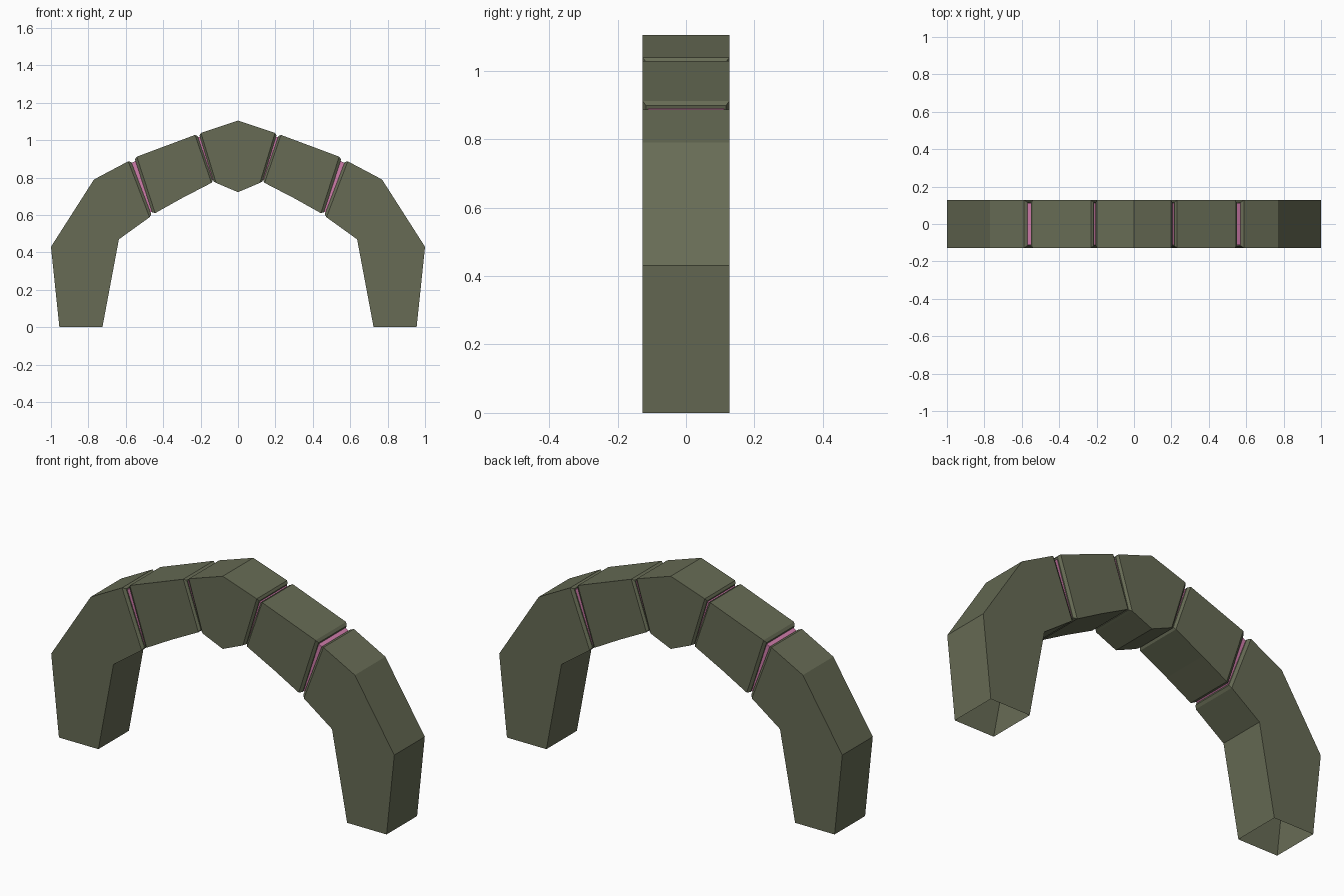
import bpy, bmesh
from mathutils import Vector

if "Cube" in bpy.data.objects:
    bpy.data.objects.remove(bpy.data.objects["Cube"])

HALF = 0.127   # half depth of the arch
INSET = 0.014  # chamfer inset at the block ends


def material(name, rgb):
    m = bpy.data.materials.new(name)
    m.diffuse_color = (*rgb, 1)
    m.use_nodes = True
    m.node_tree.nodes["Principled BSDF"].inputs["Base Color"].default_value = m.diffuse_color
    return m


stone = material("olive stone", (0.135, 0.148, 0.09))
glow = material("pink core", (0.62, 0.20, 0.40))


def prism(name, pts, mat, half=HALF, chamfer=None, open_edges=()):
    """Extrude an x-z profile along y. chamfer maps edge index -> end depth."""
    bm = bmesh.new()
    front = [bm.verts.new((x, -half, z)) for x, z in pts]
    back = [bm.verts.new((x, half, z)) for x, z in pts]
    n = len(pts)
    bm.faces.new(front)
    bm.faces.new(back[::-1])
    sides = [bm.faces.new((front[i], back[i], back[(i + 1) % n], front[(i + 1) % n]))
             for i in range(n)]
    bmesh.ops.recalc_face_normals(bm, faces=bm.faces)
    for i, depth in (chamfer or {}).items():
        bmesh.ops.inset_individual(bm, faces=[sides[i]], thickness=INSET, depth=depth)
    for i in open_edges:
        bm.faces.remove(sides[i])
    me = bpy.data.meshes.new(name)
    bm.to_mesh(me)
    bm.free()
    me.materials.append(mat)
    ob = bpy.data.objects.new(name, me)
    bpy.context.collection.objects.link(ob)
    return ob


def core(name, a_out, a_in, b_in, b_out):
    """Recessed plate filling the gap between two block ends."""
    def toward(p, q):
        p, q = Vector(p), Vector(q)
        return tuple(p + (q - p).normalized() * 0.017)
    prism(name, [toward(a_out, a_in), toward(a_in, a_out),
                 toward(b_in, b_out), toward(b_out, b_in)], glow, HALF - 0.016)


# Joint corners on the right-hand side
leg_out, leg_in = (0.587, 0.887), (0.473, 0.588)
low_out, low_in = (0.541, 0.912), (0.443, 0.610)
up_out, up_in = (0.230, 1.028), (0.142, 0.772)
key_out, key_in = (0.198, 1.039), (0.117, 0.772)

for side, s in (("right", 1), ("left", -1)):
    def f(p):
        return (p[0] * s, p[1])

    # Leg with open foot
    prism(side + "_leg", [f(p) for p in (
        (0.725, 0), (0.955, 0), (1.0, 0.43), (0.77, 0.79), leg_out, leg_in, (0.637, 0.47))],
        stone, chamfer={4: 0.014}, open_edges=(0,))
    # Haunch block
    prism(side + "_haunch_block", [f(p) for p in (
        low_out, up_out, up_in, (0.30, 0.69), low_in)],
        stone, chamfer={1: 0.011, 4: 0.014})
    # Glowing cores in both joints
    core(side + "_lower_core", f(leg_out), f(leg_in), f(low_in), f(low_out))
    core(side + "_upper_core", f(up_out), f(up_in), f(key_in), f(key_out))

# Keystone
prism("keystone", [(0, 1.105), key_out, key_in, (0, 0.722),
                   (-key_in[0], key_in[1]), (-key_out[0], key_out[1])],
      stone, chamfer={1: 0.011, 4: 0.011})
